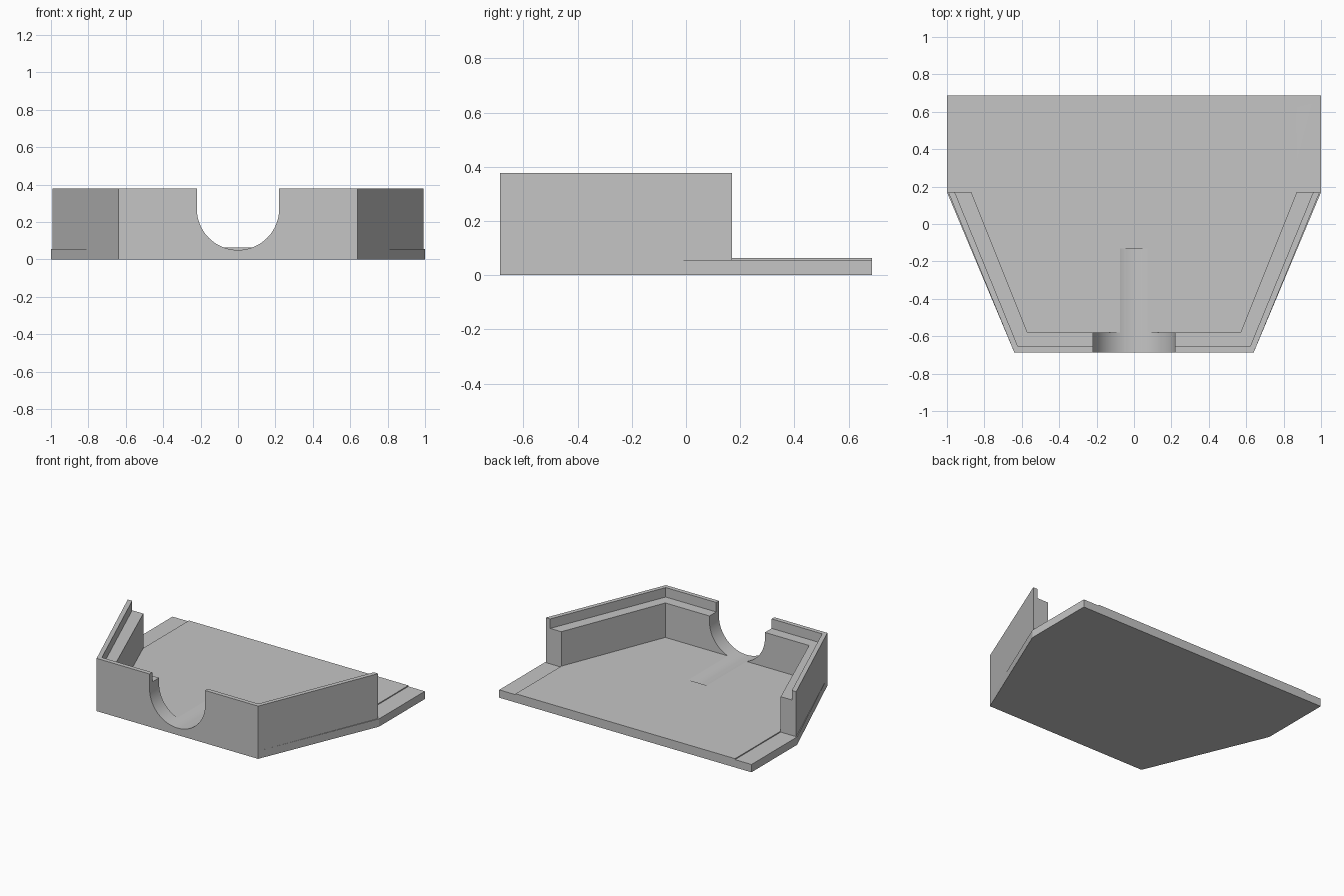
import bpy, bmesh, math
from mathutils import Vector

cube = bpy.data.objects.get("Cube")
if cube:
    bpy.data.objects.remove(cube, do_unlink=True)

# Single grey colour
grey = bpy.data.materials.new("grey")
grey.use_nodes = True
grey.diffuse_color = (0.56, 0.56, 0.56, 1)
grey.node_tree.nodes["Principled BSDF"].inputs["Base Color"].default_value = (0.56, 0.56, 0.56, 1)

FRONT, WALL_END, BACK = -0.687, 0.17, 0.687
STRIP_Z, FLOOR_Z, LEDGE_Z, TOP_Z = 0.056, 0.063, 0.31, 0.378
CUT_R, CUT_Z = 0.22, 0.27


def loft(name, rings):
    """Skin equal-length closed rings and cap both ends."""
    bm = bmesh.new()
    loops = [[bm.verts.new(p) for p in ring] for ring in rings]
    n = len(loops[0])
    for a, b in zip(loops, loops[1:]):
        for i in range(n):
            j = (i + 1) % n
            bm.faces.new((a[i], a[j], b[j], b[i]))
    bm.faces.new(loops[0][::-1])
    bm.faces.new(loops[-1])
    bmesh.ops.recalc_face_normals(bm, faces=bm.faces)
    mesh = bpy.data.meshes.new(name)
    bm.to_mesh(mesh)
    bm.free()
    mesh.materials.append(grey)
    obj = bpy.data.objects.new(name, mesh)
    bpy.context.collection.objects.link(obj)
    return obj


def slab(name, half, z0, z1):
    """Extrude a left-right symmetric outline given by its +x half."""
    outline = half + [(-x, y) for x, y in reversed(half)]
    return loft(name, [[Vector((x, y, z)) for x, y in outline] for z in (z0, z1)])


# Base plate and the slightly raised floor on it
base = slab("base_plate", [(0.64, FRONT), (1.0, WALL_END), (1.0, BACK)], 0, STRIP_Z)
floor = slab("raised_floor", [(0.57, -0.58), (0.87, WALL_END), (0.87, BACK)], STRIP_Z, FLOOR_Z)

# Wall with a stepped top, swept around the front and both slanted sides
corner = dict(outer=(0.64, FRONT), lip=(0.62, -0.656), inner=(0.57, -0.58))
end = dict(outer=(0.993, WALL_END), lip=(0.958, WALL_END), inner=(0.87, WALL_END))
section = [("outer", STRIP_Z), ("outer", TOP_Z), ("lip", TOP_Z),
           ("lip", LEDGE_Z), ("inner", LEDGE_Z), ("inner", STRIP_Z)]
wall = loft("stepped_wall", [
    [Vector((side * st[k][0], st[k][1], z)) for k, z in section]
    for side, st in ((1, end), (1, corner), (-1, corner), (-1, end))])

# Round-bottomed notch through the front wall, running on as a shallow floor groove
arc = [(CUT_R * math.cos(a), CUT_Z + CUT_R * math.sin(a))
       for a in (math.pi + math.pi * i / 48 for i in range(49))]
arch = [(-CUT_R, 0.6)] + arc + [(CUT_R, 0.6)]
cutter = loft("notch_cutter", [[Vector((x, y, z)) for x, z in arch] for y in (-0.9, -0.13)])
cutter.hide_render = True

for obj in (base, floor, wall):
    bpy.ops.object.select_all(action="DESELECT")
    bpy.context.view_layer.objects.active = obj
    obj.select_set(True)
    mod = obj.modifiers.new("notch", "BOOLEAN")
    mod.operation = "DIFFERENCE"
    mod.solver = "EXACT"
    mod.object = cutter
    bpy.ops.object.modifier_apply(modifier=mod.name)
    bpy.ops.object.shade_smooth_by_angle(angle=math.radians(20))

bpy.data.objects.remove(cutter, do_unlink=True)
